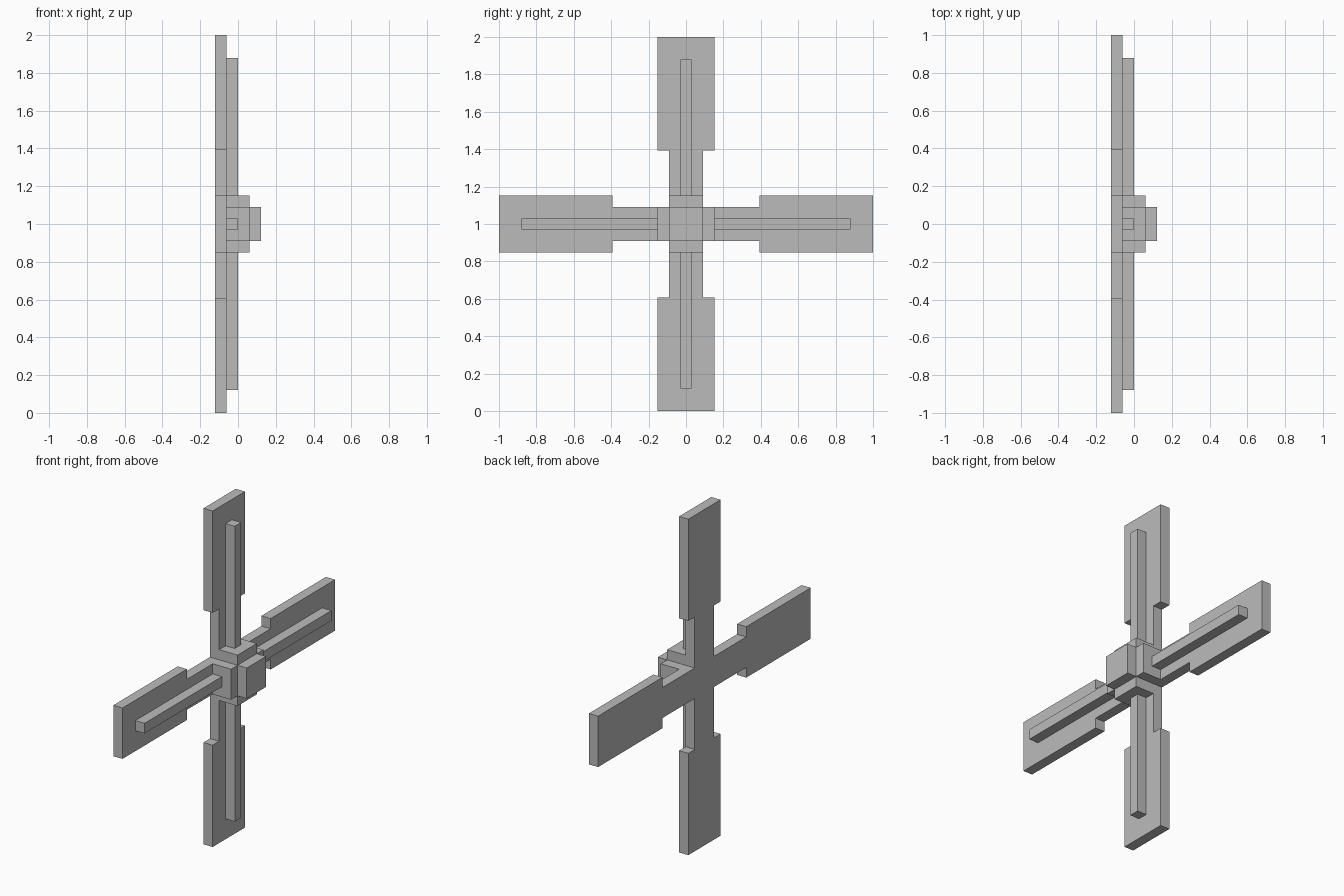
import bpy
import bmesh

U = 1 / 33  # modelling unit: the sail span is 66 units

if "Cube" in bpy.data.objects:
    bpy.data.objects.remove(bpy.data.objects["Cube"], do_unlink=True)

grey = bpy.data.materials.new("plain grey")
grey.use_nodes = True
grey.diffuse_color = (0.5, 0.5, 0.5, 1)
grey.node_tree.nodes["Principled BSDF"].inputs["Base Color"].default_value = grey.diffuse_color


def quarter_turn(y, z, turns):
    for _ in range(turns):
        y, z = -z, y
    return y, z


def prism(name, outline, x0, x1):
    """Extrude a (y, z) outline, given in units around the hub axis, along x."""
    bm = bmesh.new()
    face = bm.faces.new([bm.verts.new((x0 * U, y * U, z * U + 1)) for y, z in outline])
    new = bmesh.ops.extrude_face_region(bm, geom=[face])["geom"]
    moved = [v for v in new if isinstance(v, bmesh.types.BMVert)]
    bmesh.ops.translate(bm, verts=moved, vec=((x1 - x0) * U, 0, 0))
    bmesh.ops.recalc_face_normals(bm, faces=bm.faces)
    mesh = bpy.data.meshes.new(name)
    bm.to_mesh(mesh)
    bm.free()
    mesh.materials.append(grey)
    obj = bpy.data.objects.new(name, mesh)
    bpy.context.collection.objects.link(obj)
    return obj


def four_fold(arm):
    return [quarter_turn(y, z, t) for t in range(4) for y, z in arm]


# Flat cross with narrow necks and wide blades
prism("sail_cross", four_fold([(3, -3), (13, -3), (13, -5), (33, -5),
                               (33, 5), (13, 5), (13, 3)]), -4, -2)

# Stepped hub: a plus-shaped block with a square cap
prism("hub_block", four_fold([(3, -3), (5, -3), (5, 3)]), -2, 2)
prism("hub_cap", [(-3, -3), (3, -3), (3, 3), (-3, 3)], 2, 4)

# One spar along each blade
spar = [(5, -1), (29, -1), (29, 1), (5, 1)]
for turns, side in enumerate(("back", "top", "front", "bottom")):
    prism(f"{side}_spar", [quarter_turn(y, z, turns) for y, z in spar], -2, 0)
